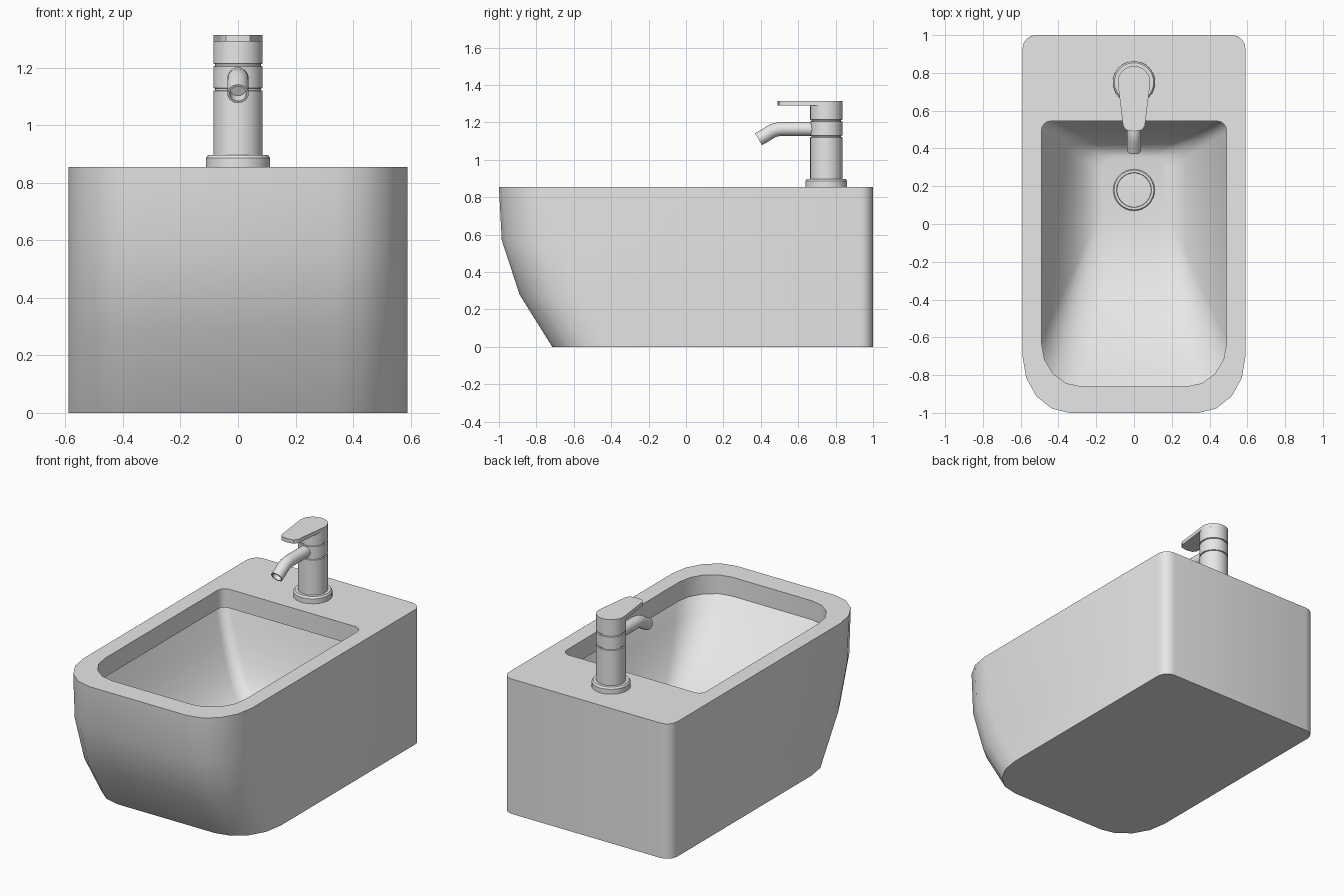
import bpy, bmesh, math
from mathutils import Vector

if "Cube" in bpy.data.objects:
    bpy.data.objects.remove(bpy.data.objects["Cube"])

grey = bpy.data.materials.new("plain grey")
grey.diffuse_color = (0.8, 0.8, 0.8, 1)
grey.use_nodes = True
grey.node_tree.nodes["Principled BSDF"].inputs["Base Color"].default_value = grey.diffuse_color


def finish(name, bm, angle=35):
    bmesh.ops.recalc_face_normals(bm, faces=bm.faces)
    me = bpy.data.meshes.new(name)
    bm.to_mesh(me)
    bm.free()
    ob = bpy.data.objects.new(name, me)
    bpy.context.collection.objects.link(ob)
    me.materials.append(grey)
    bpy.ops.object.select_all(action='DESELECT')
    ob.select_set(True)
    bpy.context.view_layer.objects.active = ob
    bpy.ops.object.shade_smooth_by_angle(angle=math.radians(angle))
    return ob


def loft(name, rings, angle=35):
    """Skin a list of equally long point rings and cap both ends."""
    bm = bmesh.new()
    vs = [[bm.verts.new(p) for p in r] for r in rings]
    n = len(vs[0])
    for a, b in zip(vs, vs[1:]):
        for i in range(n):
            j = (i + 1) % n
            bm.faces.new((a[i], a[j], b[j], b[i]))
    bm.faces.new(vs[0][::-1])
    bm.faces.new(vs[-1])
    return finish(name, bm, angle)


def rounded(hx, front, back, rb, rfx, rfy, z, n=4):
    """Rectangle with small round back corners and elliptical front corners."""
    pts = []
    corners = ((1, 1, 0), (-1, 1, 90), (-1, -1, 180), (1, -1, 270))
    for sx, sy, a0 in corners:
        rx, ry = (rb, rb) if sy > 0 else (rfx, rfy)
        cx = sx * (hx - rx)
        cy = back - ry if sy > 0 else front + ry
        for k in range(n + 1):
            a = math.radians(a0 + 90 * k / n)
            pts.append((cx + rx * math.cos(a), cy + ry * math.sin(a), z))
    return pts


def lathe(name, profile, centre, n=32):
    rings = [[(centre[0] + r * math.cos(2 * math.pi * i / n),
               centre[1] + r * math.sin(2 * math.pi * i / n),
               centre[2] + z) for i in range(n)] for r, z in profile]
    return loft(name, rings)


# ceramic body: outer shell, flat rim, upright lip, then the curved bowl
TOP, LIP, FLOOR = 0.855, 0.735, 0.27
rings = [rounded(0.59, y, 1.0, 0.07, 0.25, 0.30, z)
         for z, y in ((0, -0.715), (0.28, -0.89), (0.57, -0.985), (TOP, -1.0))]
rings += [rounded(0.49, -0.86, 0.545, 0.05, 0.21, 0.23, z) for z in (TOP, LIP)]
rim = (0.50, -0.87, 0.555, 0.06, 0.22, 0.24)
base = (0.17, 0.00, 0.36, 0.08, 0.08, 0.08)
for s in (0, 0.1, 0.22, 0.36, 0.52, 0.7, 0.86, 1):
    size = [a + (b - a) * s for a, b in zip(rim, base)]
    rings.append(rounded(*size, FLOOR + (LIP - FLOOR) * (1 - s) ** 2))
loft("basin_body", rings, 40)

# drain ring with its plug
lathe("drain", [(0.11, -0.01), (0.11, 0.006), (0.105, 0.012), (0.092, 0.012),
                (0.09, 0.002), (0.084, 0.002), (0.084, 0.008), (0.02, 0.01)],
      (0, 0.18, FLOOR))

# tap column: flange, shaft and two grooves
lathe("tap_column", [(0.112, 0.85), (0.112, 0.886), (0.104, 0.897), (0.086, 0.897),
                     (0.086, 1.12), (0.08, 1.122), (0.08, 1.128), (0.086, 1.13),
                     (0.086, 1.205), (0.08, 1.207), (0.08, 1.213), (0.086, 1.215),
                     (0.086, 1.291)], (0, 0.75, 0))

# lever: round cap tapering into a flat handle
side = [(0.062, 0.555), (0.058, 0.52), (0.042, 0.498)]
arc = [(0.086 * math.cos(math.radians(a)), 0.75 + 0.086 * math.sin(math.radians(a)))
       for a in range(-10, 191, 10)]
outline = side[::-1] + arc + [(-x, y) for x, y in side] + [(0, 0.49)]
loft("tap_lever", [[(x, y, z) for x, y in outline] for z in (1.291, 1.315)])

# spout: round tube along a bent path with a hollow mouth
path = [(0.70, 1.165), (0.51, 1.165), (0.48, 1.161), (0.455, 1.151),
        (0.432, 1.136), (0.388, 1.11)]


def tube_ring(i, r, n=20):
    p = [Vector((0, y, z)) for y, z in path]
    t = (p[min(i + 1, len(p) - 1)] - p[max(i - 1, 0)]).normalized()
    side_axis = Vector((1, 0, 0))
    up = side_axis.cross(t)
    return [p[i] + r * (math.cos(2 * math.pi * k / n) * side_axis
                        + math.sin(2 * math.pi * k / n) * up) for k in range(n)]


last = len(path) - 1
spout = [tube_ring(i, 0.037) for i in range(last + 1)]
spout += [tube_ring(last, 0.029)]
inward = Vector((0, 0.03, 0.018))
spout += [[v + inward for v in tube_ring(last, 0.029)]]
loft("tap_spout", spout)
